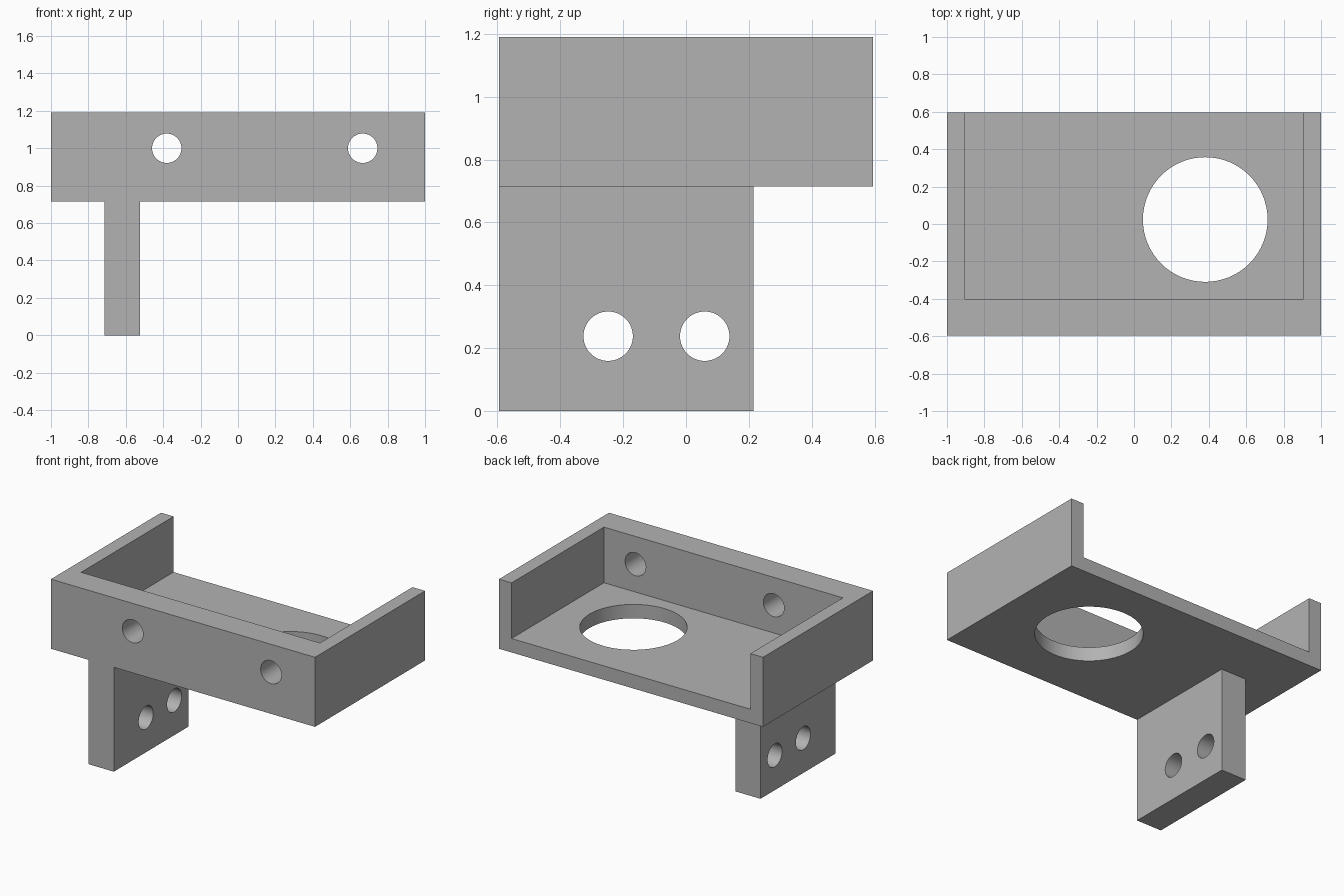
import bpy
import math

old = bpy.data.objects.get("Cube")
if old:
    bpy.data.objects.remove(old, do_unlink=True)

U = 1 / 21                      # one design unit
HALF_X, HALF_Y, TOP = 21, 12.5, 25
TRAY_Z = 15                     # underside of the tray
SIDE, FRONT, FLOOR = 2, 4, 2    # wall and floor thicknesses

grey = bpy.data.materials.new("plain grey")
grey.use_nodes = True
colour = (0.45, 0.45, 0.45, 1)
grey.diffuse_color = colour
grey.node_tree.nodes["Principled BSDF"].inputs["Base Color"].default_value = colour


def box(name, low, high):
    """Box between two corners, in design units."""
    centre = [(a + b) / 2 * U for a, b in zip(low, high)]
    bpy.ops.mesh.primitive_cube_add(size=1, location=centre)
    ob = bpy.context.object
    ob.name = name
    ob.scale = [(b - a) * U for a, b in zip(low, high)]
    bpy.ops.object.transform_apply(location=True, rotation=True, scale=True)
    ob.data.materials.append(grey)
    return ob


def drill(name, centre, radius, length, rotation=(0, 0, 0)):
    """Round hole cutter, in design units."""
    bpy.ops.mesh.primitive_cylinder_add(
        vertices=64, radius=radius * U, depth=length * U,
        location=[c * U for c in centre], rotation=rotation)
    ob = bpy.context.object
    ob.name = name
    ob.data.materials.append(grey)
    return ob


def combine(target, other, operation):
    """Apply a boolean and remove the helper."""
    mod = target.modifiers.new(operation.lower(), "BOOLEAN")
    mod.object = other
    mod.operation = operation
    mod.solver = "EXACT"
    bpy.context.view_layer.objects.active = target
    bpy.ops.object.modifier_apply(modifier=mod.name)
    bpy.data.objects.remove(other, do_unlink=True)


# Tray with a pocket open at the top and back
bracket = box("bracket", (-HALF_X, -HALF_Y, TRAY_Z), (HALF_X, HALF_Y, TOP))
pocket = box("pocket_cutter",
             (-HALF_X + SIDE, -HALF_Y + FRONT, TRAY_Z + FLOOR),
             (HALF_X - SIDE, HALF_Y + 2, TOP + 2))
combine(bracket, pocket, "DIFFERENCE")

# Mounting tab hanging below the tray, flush with the front
tab = box("mounting_tab", (-15, -HALF_Y, 0), (-11, 4.5, TRAY_Z + 1))
combine(bracket, tab, "UNION")

# Large opening in the floor
combine(bracket, drill("floor_hole_cutter", (8, 0.5, TRAY_Z + 1), 7, 6), "DIFFERENCE")

# Screw holes through the front wall
for x in (-8, 14):
    hole = drill("front_hole_cutter", (x, -HALF_Y + FRONT / 2, 21), 1.65, 8,
                 (math.pi / 2, 0, 0))
    combine(bracket, hole, "DIFFERENCE")

# Screw holes through the mounting tab
for y in (-5.2, 1.25):
    hole = drill("tab_hole_cutter", (-13, y, 5), 1.65, 8, (0, math.pi / 2, 0))
    combine(bracket, hole, "DIFFERENCE")

# Smooth hole walls, sharp edges
bpy.ops.object.select_all(action="DESELECT")
bracket.select_set(True)
bpy.context.view_layer.objects.active = bracket
bpy.ops.object.shade_smooth_by_angle(angle=math.radians(30))
